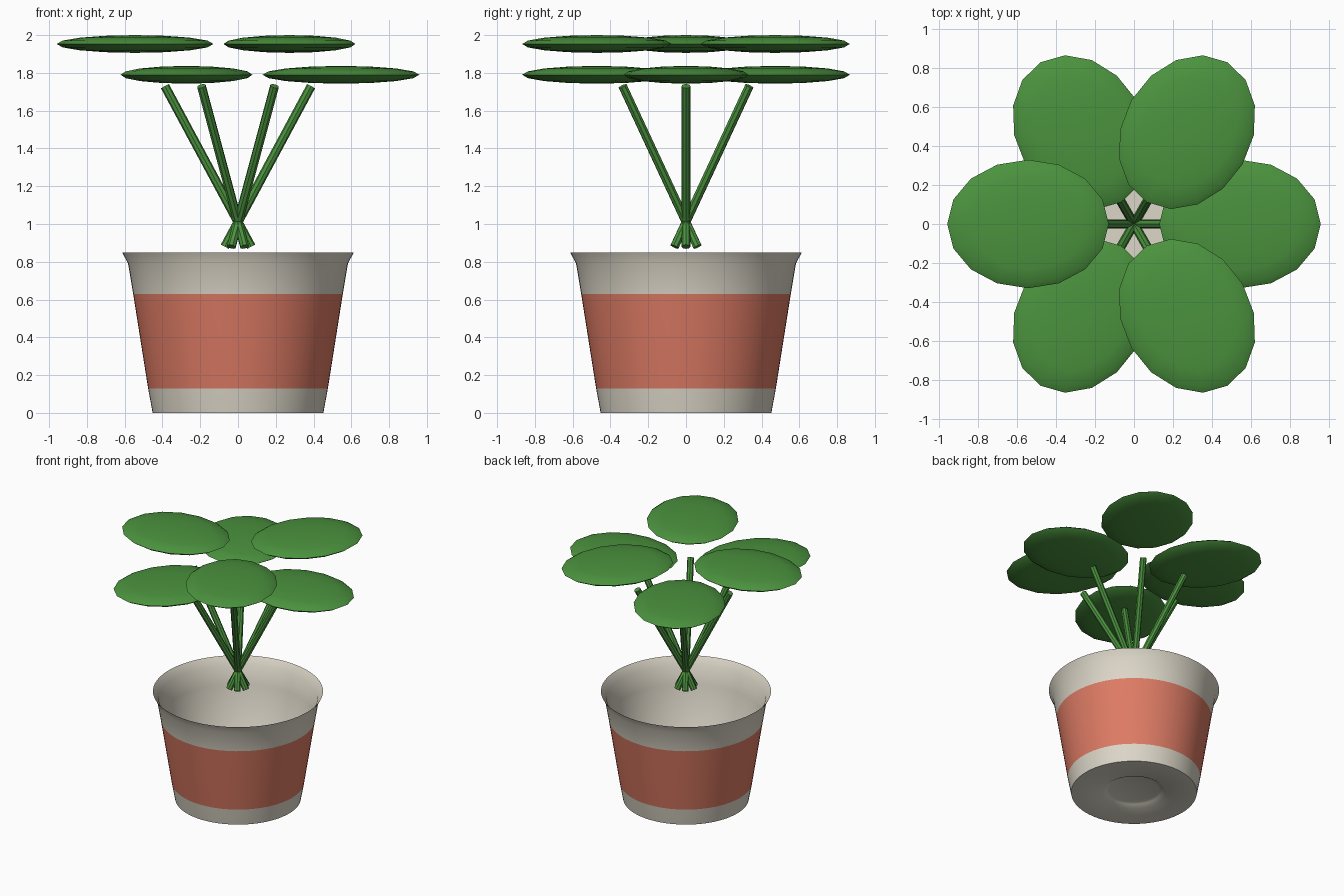
import bpy, bmesh, math
from mathutils import Vector

if "Cube" in bpy.data.objects:
    bpy.data.objects.remove(bpy.data.objects["Cube"])


def material(name, rgb):
    m = bpy.data.materials.new(name)
    m.diffuse_color = (*rgb, 1)
    m.use_nodes = True
    m.node_tree.nodes["Principled BSDF"].inputs["Base Color"].default_value = m.diffuse_color
    return m


CREAM = material("cream", (0.72, 0.68, 0.58))
TERRACOTTA = material("terracotta", (0.73, 0.20, 0.13))
GREEN = material("leaf green", (0.07, 0.29, 0.048))


def finish(obj, mats, angle):
    for m in mats:
        obj.data.materials.append(m)
    bpy.ops.object.select_all(action='DESELECT')
    obj.select_set(True)
    bpy.context.view_layer.objects.active = obj
    bpy.ops.object.shade_smooth_by_angle(angle=math.radians(angle))


def lathe(name, profile, steps):
    bm = bmesh.new()
    verts = [bm.verts.new((r, 0, z)) for r, z in profile]
    edges = [bm.edges.new(pair) for pair in zip(verts, verts[1:])]
    bmesh.ops.spin(bm, geom=verts + edges, cent=(0, 0, 0), axis=(0, 0, 1),
                   angle=math.tau, steps=steps)
    bmesh.ops.remove_doubles(bm, verts=bm.verts, dist=1e-4)
    bmesh.ops.recalc_face_normals(bm, faces=bm.faces)
    me = bpy.data.meshes.new(name)
    bm.to_mesh(me)
    bm.free()
    obj = bpy.data.objects.new(name, me)
    bpy.context.collection.objects.link(obj)
    return obj


# Pot: recessed foot, tapered wall, flared lip and hollow inside
pot = lathe("pot", [
    (0, 0.025), (0.18, 0.025), (0.20, 0.018), (0.23, 0), (0.452, 0),
    (0.476, 0.13), (0.555, 0.63), (0.582, 0.79), (0.612, 0.848),
    (0.57, 0.79), (0.545, 0.65), (0.44, 0.10), (0.40, 0.06), (0, 0.05)], 64)
finish(pot, [CREAM, TERRACOTTA], 40)

# Painted band on the outer wall
for f in pot.data.polygons:
    radial = f.normal.x * f.center.x + f.normal.y * f.center.y
    if radial > 0 and 0.14 < f.center.z < 0.62:
        f.material_index = 1

# Six crossing stems with alternating low and high leaves
for k in range(6):
    a = math.radians(60 * k)
    out = Vector((math.cos(a), math.sin(a), 0))
    low = out * -0.07 + Vector((0, 0, 0.88))
    high = out * 0.387 + Vector((0, 0, 1.73))
    axis = high - low
    bpy.ops.mesh.primitive_cylinder_add(vertices=8, radius=0.024, depth=axis.length,
                                        location=(low + high) / 2)
    stem = bpy.context.object
    stem.name = f"stem_{k + 1}"
    stem.rotation_euler = (0, math.atan2(0.457, 0.85), a)
    finish(stem, [GREEN], 30)

    z = 1.953 if k % 2 else 1.79
    bpy.ops.mesh.primitive_uv_sphere_add(segments=16, ring_count=8, radius=1,
                                         location=out * 0.545 + Vector((0, 0, z)))
    leaf = bpy.context.object
    leaf.name = f"leaf_{k + 1}"
    leaf.scale = (0.415, 0.33, 0.047)
    leaf.rotation_euler.z = a
    bpy.ops.object.transform_apply(location=False, rotation=False, scale=True)
    finish(leaf, [GREEN], 40)
